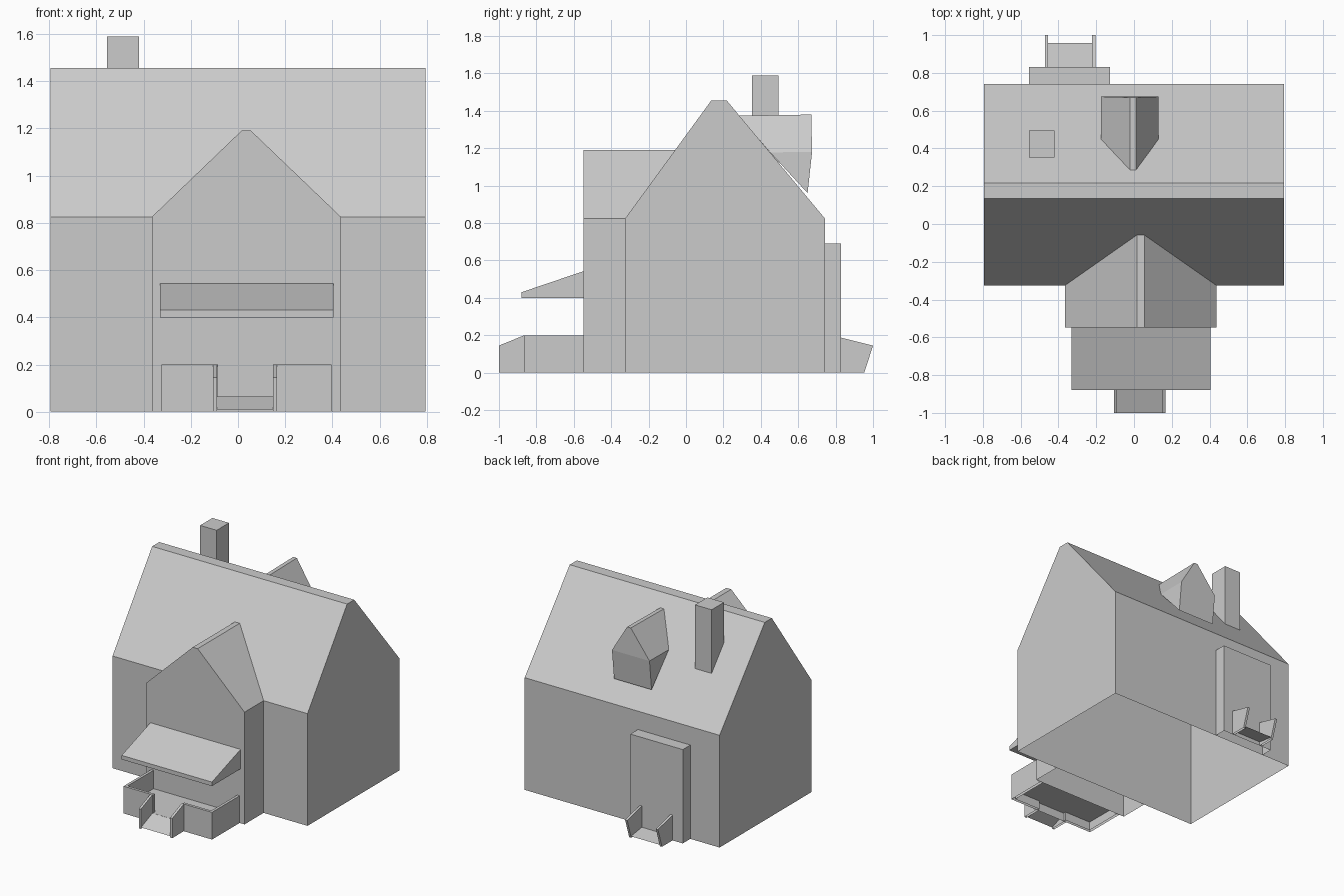
import bpy, bmesh

if "Cube" in bpy.data.objects:
    bpy.data.objects.remove(bpy.data.objects["Cube"])


def finish(name, bm, closed=True, open_base=False):
    if closed:
        bmesh.ops.recalc_face_normals(bm, faces=bm.faces)
    if open_base:  # shell without its underside
        under = [f for f in bm.faces
                 if all(abs(v.co.z) < 1e-5 for v in f.verts)]
        bmesh.ops.delete(bm, geom=under, context='FACES')
    mesh = bpy.data.meshes.new(name)
    bm.to_mesh(mesh)
    bm.free()
    obj = bpy.data.objects.new(name, mesh)
    bpy.context.collection.objects.link(obj)
    return obj


def loft(name, a, b, caps=(True, True)):
    """Solid between two matching rings; faces lying on the ground are left out."""
    bm = bmesh.new()
    va = [bm.verts.new(p) for p in a]
    vb = [bm.verts.new(p) for p in b]
    n = len(a)
    ends = [bm.faces.new(va), bm.faces.new(vb[::-1])]
    for i in range(n):
        j = (i + 1) % n
        bm.faces.new((va[i], vb[i], vb[j], va[j]))
    bmesh.ops.recalc_face_normals(bm, faces=bm.faces)
    drop = [f for f, keep in zip(ends, caps) if not keep]
    if drop:
        bmesh.ops.delete(bm, geom=drop, context='FACES')
    return finish(name, bm, closed=False, open_base=True)


def prism_x(name, profile, x0, x1):
    return loft(name, [(x0, y, z) for y, z in profile],
                [(x1, y, z) for y, z in profile])


def prism_z(name, plan, z0, z1):
    return loft(name, [(x, y, z0) for x, y in plan],
                [(x, y, z1) for x, y in plan])


def sheet(name, x0, x1, y0, z0, y1, z1):
    """Single panel spanning x0..x1 between two y-z points."""
    bm = bmesh.new()
    pts = [(x0, y0, z0), (x1, y0, z0), (x1, y1, z1), (x0, y1, z1)]
    bm.faces.new([bm.verts.new(p) for p in pts])
    return finish(name, bm, closed=False)


EAVE, RIDGE = 0.825, 1.455


def front_roof_y(z):
    return -0.325 + 0.46 * max(0, z - EAVE) / (RIDGE - EAVE)


def back_roof_z(y):
    return RIDGE - (RIDGE - EAVE) * (y - 0.218) / (0.742 - 0.218)


# Main house body with flattened ridge
prism_x("house_body", [(-0.325, 0), (0.742, 0), (0.742, EAVE), (0.218, RIDGE),
                       (0.135, RIDGE), (-0.325, EAVE)], -0.793, 0.793)

# Front gable running back into the main roof, open where it meets the house
gable = [(-0.365, 0), (0.436, 0), (0.436, EAVE), (0.055, 1.19),
         (0.015, 1.19), (-0.365, EAVE)]
loft("front_gable", [(x, -0.547, z) for x, z in gable],
     [(x, front_roof_y(z), z) for x, z in gable], caps=(True, False))

# Awning over the porch
prism_x("awning", [(-0.547, 0.40), (-0.547, 0.543), (-0.88, 0.43),
                   (-0.88, 0.40)], -0.33, 0.404)

# Porch walls, one L on each side of the opening
half_wall = [(0.36, -0.547), (0.36, -0.867), (0.12, -0.867),
             (0.12, -0.847), (0.34, -0.847), (0.34, -0.547)]
for side, s in (("left", -1), ("right", 1)):
    prism_z("porch_wall_" + side, [(0.036 + s * x, y) for x, y in half_wall],
            0, 0.20)
sheet("porch_floor", -0.305, 0.377, -0.867, 0.065, -0.547, 0.065)
sheet("porch_riser", -0.09, 0.15, -0.867, 0, -0.867, 0.065)

# Front step: two cheek walls and a ramp
cheek = [(-0.865, 0), (-0.865, 0.20), (-1.0, 0.145), (-1.0, 0)]
prism_x("front_step_cheek_left", cheek, -0.106, -0.089)
prism_x("front_step_cheek_right", cheek, 0.148, 0.166)
sheet("front_step_ramp", -0.089, 0.148, -1.0, 0.01, -0.865, 0.065)

# Back door block with its step
prism_z("back_door", [(-0.555, 0.742), (-0.128, 0.742), (-0.128, 0.83),
                      (-0.555, 0.83)], 0, 0.69)
cheek = [(0.83, 0), (0.83, 0.187), (1.0, 0.145), (0.953, 0)]
prism_x("back_step_cheek_left", cheek, -0.472, -0.455)
prism_x("back_step_cheek_right", cheek, -0.222, -0.205)
sheet("back_step_floor", -0.455, -0.222, 0.83, 0.03, 0.957, 0.012)

# Chimney standing on the back slope
base = [(-0.555, 0.352), (-0.42, 0.352), (-0.42, 0.495), (-0.555, 0.495)]
loft("chimney", [(x, y, back_roof_z(y)) for x, y in base],
     [(x, y, 1.59) for x, y in base], caps=(False, True))

# Dormer on the back slope
bm = bmesh.new()
for x in (-0.175, 0.13):
    for p in ((0.65, 0.96), (0.674, 1.18), (0.45, 1.178)):
        bm.verts.new((x, *p))
for x in (-0.02, 0.01):
    for p in ((0.67, 1.38), (0.283, 1.374)):
        bm.verts.new((x, *p))
bmesh.ops.convex_hull(bm, input=bm.verts)
bmesh.ops.dissolve_limit(bm, angle_limit=0.03, verts=bm.verts, edges=bm.edges)
finish("dormer", bm)
